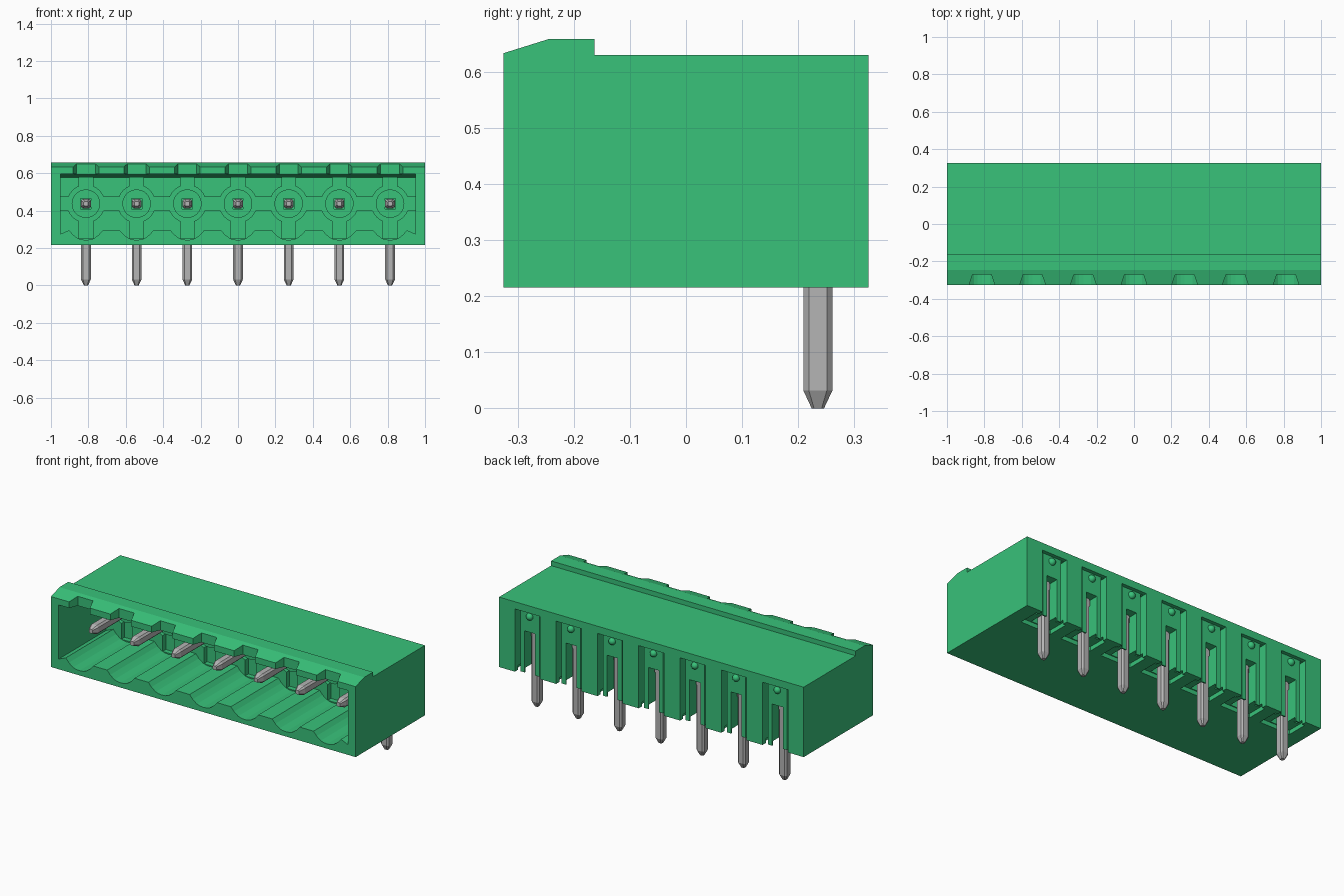
import bpy, bmesh, math
from mathutils import Matrix, Vector

old = bpy.data.objects.get("Cube")
if old:
    bpy.data.objects.remove(old, do_unlink=True)


def material(name, rgb, rough):
    m = bpy.data.materials.new(name)
    m.use_nodes = True
    m.diffuse_color = (*rgb, 1)
    node = m.node_tree.nodes["Principled BSDF"]
    node.inputs["Base Color"].default_value = (*rgb, 1)
    node.inputs["Roughness"].default_value = rough
    return m


green = material("green plastic", (0.04, 0.54, 0.195), 0.6)
metal = material("grey metal", (0.46, 0.46, 0.46), 0.5)


def finish(bm, name, mat):
    bmesh.ops.recalc_face_normals(bm, faces=bm.faces)
    mesh = bpy.data.meshes.new(name)
    bm.to_mesh(mesh)
    bm.free()
    mesh.materials.append(mat)
    ob = bpy.data.objects.new(name, mesh)
    bpy.context.collection.objects.link(ob)
    return ob


def loft(name, rings, mat=green):
    """Closed solid through rings of 3D points."""
    bm = bmesh.new()
    loops = [[bm.verts.new(p) for p in r] for r in rings]
    for a, b in zip(loops, loops[1:]):
        for i in range(len(a)):
            j = (i + 1) % len(a)
            bm.faces.new((a[i], a[j], b[j], b[i]))
    bm.faces.new(loops[0])
    bm.faces.new(loops[-1][::-1])
    return finish(bm, name, mat)


def box(name, x0, x1, y0, y1, z0, z1):
    return loft(name, [[(x0, y, z0), (x1, y, z0), (x1, y, z1), (x0, y, z1)]
                       for y in (y0, y1)])


def disc(name, x, z, r, y0, y1, sides=32):
    ring = [(x + r * math.cos(k * math.tau / sides), z + r * math.sin(k * math.tau / sides))
            for k in range(sides)]
    return loft(name, [[(u, y, v) for u, v in ring] for y in (y0, y1)])


def cut(target, cutter):
    cutter.hide_render = True
    mod = target.modifiers.new("cut", "BOOLEAN")
    mod.operation = "DIFFERENCE"
    mod.solver = "EXACT"
    mod.object = cutter
    bpy.context.view_layer.objects.active = target
    bpy.ops.object.modifier_apply(modifier=mod.name)
    bpy.data.objects.remove(cutter, do_unlink=True)


PITCH = 0.271
PINS = [(i - 3) * PITCH for i in range(7)]
BACK, WALL, FRONT = 0.325, 0.12, -0.325
BASE, PIN_Z, PIN_Y = 0.215, 0.437, 0.235

# Housing with the latch ridge along its top front edge
profile = [(FRONT, BASE), (BACK, BASE), (BACK, 0.63), (-0.163, 0.63),
           (-0.163, 0.658), (-0.245, 0.658), (FRONT, 0.633)]
housing = loft("housing", [[(x, y, z) for y, z in profile] for x in (-1, 1)])

# Socket cavity: scalloped floor, ceiling tapering towards the back
floor = [(-0.95, 0.275)]
for x in PINS:
    floor += [(x - 0.09, 0.295), (x - 0.07, 0.272)]
    floor += [(x - 0.06 * math.cos(a * math.pi / 8), 0.272 - 0.029 * math.sin(a * math.pi / 8))
              for a in range(1, 8)]
    floor += [(x + 0.07, 0.272), (x + 0.09, 0.295)]
floor.append((0.95, 0.275))
cut(housing, loft("cavity", [
    [(x, y, z) for x, z in floor] + [(0.95, y, top), (-0.95, y, top)]
    for y, top in ((FRONT - 0.01, 0.597), (WALL, 0.578))]))

# Shallow cross channels in the inner wall
cut(housing, box("cross_channel", -0.948, 0.948, WALL - 0.02, WALL + 0.03, 0.402, 0.472))
for x in PINS:
    cut(housing, box("upright_channel", x - 0.037, x + 0.037, WALL - 0.02, WALL + 0.0301, 0.25, 0.576))
    cut(housing, disc("round_channel", x, PIN_Z, 0.1, WALL - 0.02, WALL + 0.0302))

# Flared latch notches in the front of the ridge
for x in PINS:
    cut(housing, loft("notch", [
        [(x - w, y, 0.57), (x + w, y, 0.57), (x + w, y, 0.7), (x - w, y, 0.7)]
        for y, w in ((FRONT - 0.01, 0.072), (-0.27, 0.05))]))

# Rear recesses: shallow panel, side grooves, pin slot and bottom pocket
for x in PINS:
    out, low = BACK + 0.02, BASE - 0.02
    cut(housing, box("panel", x - 0.083, x + 0.083, BACK - 0.022, out, low, 0.587))
    for s in (-1, 1):
        a, b = sorted((x + s * 0.062, x + s * 0.0828))
        cut(housing, box("groove", a, b, BACK - 0.07, out + 0.001, low - 0.001, 0.586))
    cut(housing, box("pin_slot", x - 0.035, x + 0.035, 0.178, out + 0.002, low - 0.002, 0.462))
    cut(housing, box("pocket", x - 0.1, x + 0.1, 0.172, BACK - 0.03, low - 0.003, BASE + 0.025))


def chamfered(h):
    c = h * 0.62
    return [(h, -c), (h, c), (c, h), (-c, h), (-h, c), (-h, -c), (-c, -h), (c, -h)]


# Bent pins, wall collars and rear bumps
for n, x in enumerate(PINS, 1):
    loft(f"contact_pin_{n}", [
        [(x + u, y, PIN_Z + v) for u, v in chamfered(h)]
        for y, h in ((-0.22, 0.012), (-0.185, 0.026), (PIN_Y + 0.022, 0.026))], metal)
    loft(f"solder_pin_{n}", [
        [(x + u, PIN_Y + v, z) for u, v in chamfered(h)]
        for z, h in ((0, 0.011), (0.032, 0.026), (0.44, 0.026), (0.462, 0.016))], metal)
    collar = disc(f"pin_collar_{n}", x, PIN_Z, 0.076, WALL - 0.01, WALL + 0.04)
    cut(collar, box("pin_hole", x - 0.028, x + 0.028, WALL - 0.05, WALL + 0.03,
                    PIN_Z - 0.028, PIN_Z + 0.028))
    bm = bmesh.new()
    bmesh.ops.create_uvsphere(bm, u_segments=16, v_segments=10, radius=0.021)
    bmesh.ops.translate(bm, verts=bm.verts, vec=(x, BACK - 0.022, 0.555))
    bump = finish(bm, f"rear_bump_{n}", green)
    for p in bump.data.polygons:
        p.use_smooth = True
